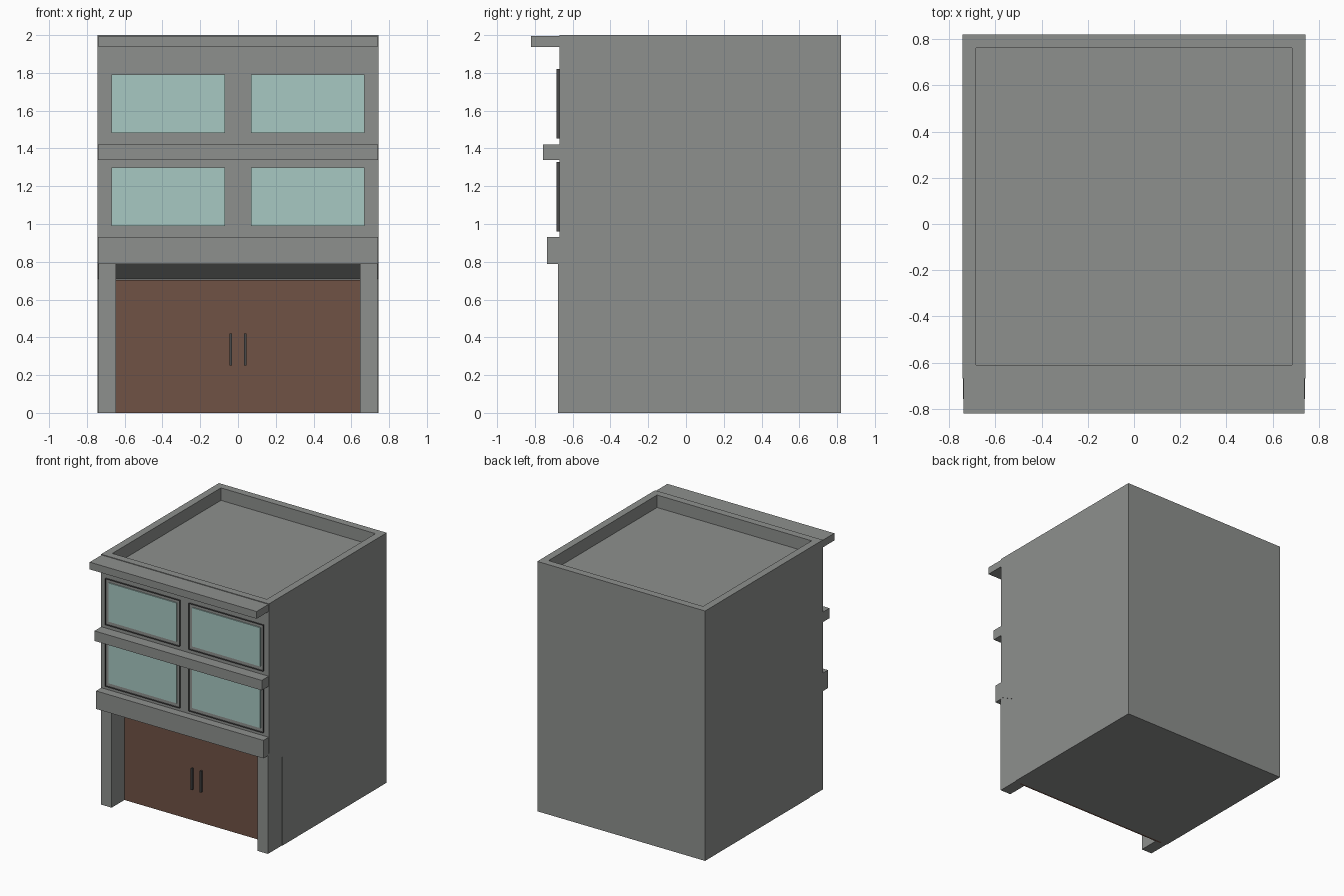
import bpy, bmesh

if "Cube" in bpy.data.objects:
    bpy.data.objects.remove(bpy.data.objects["Cube"])

def mat(name, c):
    m = bpy.data.materials.new(name)
    m.diffuse_color = (*c, 1)
    m.use_nodes = True
    m.node_tree.nodes["Principled BSDF"].inputs["Base Color"].default_value = m.diffuse_color
    return m

CONCRETE = mat("concrete grey", (0.27, 0.28, 0.27))
DARK = mat("dark frame", (0.065, 0.065, 0.065))
GLASS = mat("pale green glass", (0.39, 0.58, 0.54))
BROWN = mat("brown door", (0.16, 0.085, 0.06))

def finish(name, bm, m):
    bmesh.ops.recalc_face_normals(bm, faces=bm.faces)
    me = bpy.data.meshes.new(name)
    bm.to_mesh(me)
    bm.free()
    me.materials.append(m)
    ob = bpy.data.objects.new(name, me)
    bpy.context.collection.objects.link(ob)
    return ob

def box(name, x, y, z, m):
    bm = bmesh.new()
    bmesh.ops.create_cube(bm, size=1)
    for v in bm.verts:
        v.co = [r[0] if c < 0 else r[1] for c, r in zip(v.co, (x, y, z))]
    return finish(name, bm, m)

# Body: side profile with recessed entrance and sloping soffit, extruded across x
W = 0.743
profile = [(-0.5, 0), (0.82, 0), (0.82, 2), (-0.67, 2), (-0.67, 0.80), (-0.5, 0.71)]
bm = bmesh.new()
face = bm.faces.new([bm.verts.new((-W, y, z)) for y, z in profile])
ext = bmesh.ops.extrude_face_region(bm, geom=[face])
bmesh.ops.translate(bm, vec=(2 * W, 0, 0),
                    verts=[v for v in ext["geom"] if isinstance(v, bmesh.types.BMVert)])
bmesh.ops.recalc_face_normals(bm, faces=bm.faces)
# Roof: inset and sunk behind a parapet
roof = [f for f in bm.faces if f.normal.z > 0.9]
bmesh.ops.inset_region(bm, faces=roof, thickness=0.083)
ext = bmesh.ops.extrude_face_region(bm, geom=roof)
bmesh.ops.translate(bm, vec=(0, 0, -0.1),
                    verts=[v for v in ext["geom"] if isinstance(v, bmesh.types.BMVert)])
bmesh.ops.delete(bm, geom=[f for f in roof if f.is_valid], context='FACES')
finish("building_body", bm, CONCRETE)

# Facade ledges
box("cornice", (-0.739, 0.739), (-0.82, -0.66), (1.937, 1.995), CONCRETE)
box("middle_ledge", (-0.741, 0.741), (-0.757, -0.66), (1.34, 1.42), CONCRETE)
box("lower_ledge", (-0.741, 0.741), (-0.737, -0.66), (0.788, 0.932), CONCRETE)

# Entrance door
box("door_panel", (-0.69, 0.69), (-0.515, -0.49), (0, 0.703), BROWN)

def window_frame(x0, x1, z0, z1, w):
    bm = bmesh.new()
    f = bm.faces.new([bm.verts.new((x, -0.685, z))
                      for x, z in ((x0, z0), (x1, z0), (x1, z1), (x0, z1))])
    bmesh.ops.inset_region(bm, faces=[f], thickness=w, use_boundary=True)
    bm.faces.remove(f)
    ext = bmesh.ops.extrude_face_region(bm, geom=bm.faces[:], use_keep_orig=True)
    bmesh.ops.translate(bm, vec=(0, 0.02, 0),
                        verts=[v for v in ext["geom"] if isinstance(v, bmesh.types.BMVert)])
    finish("window_frame", bm, DARK)

for s in (-1, 1):
    # Entrance pillars and door handles
    box("pillar", sorted((s * 0.645, s * 0.739)), (-0.677, -0.49), (0, 0.80), CONCRETE)
    box("door_handle", sorted((s * 0.033, s * 0.045)), (-0.535, -0.51), (0.25, 0.42), DARK)
    # Windows on two floors
    for z in (0.96, 1.453):
        x0, x1 = sorted((s * 0.04, s * 0.70))
        window_frame(x0, x1, z, z + 0.368, 0.03)
        box("window_glass", (x0 + 0.029, x1 - 0.029), (-0.678, -0.669),
            (z + 0.029, z + 0.339), GLASS)
